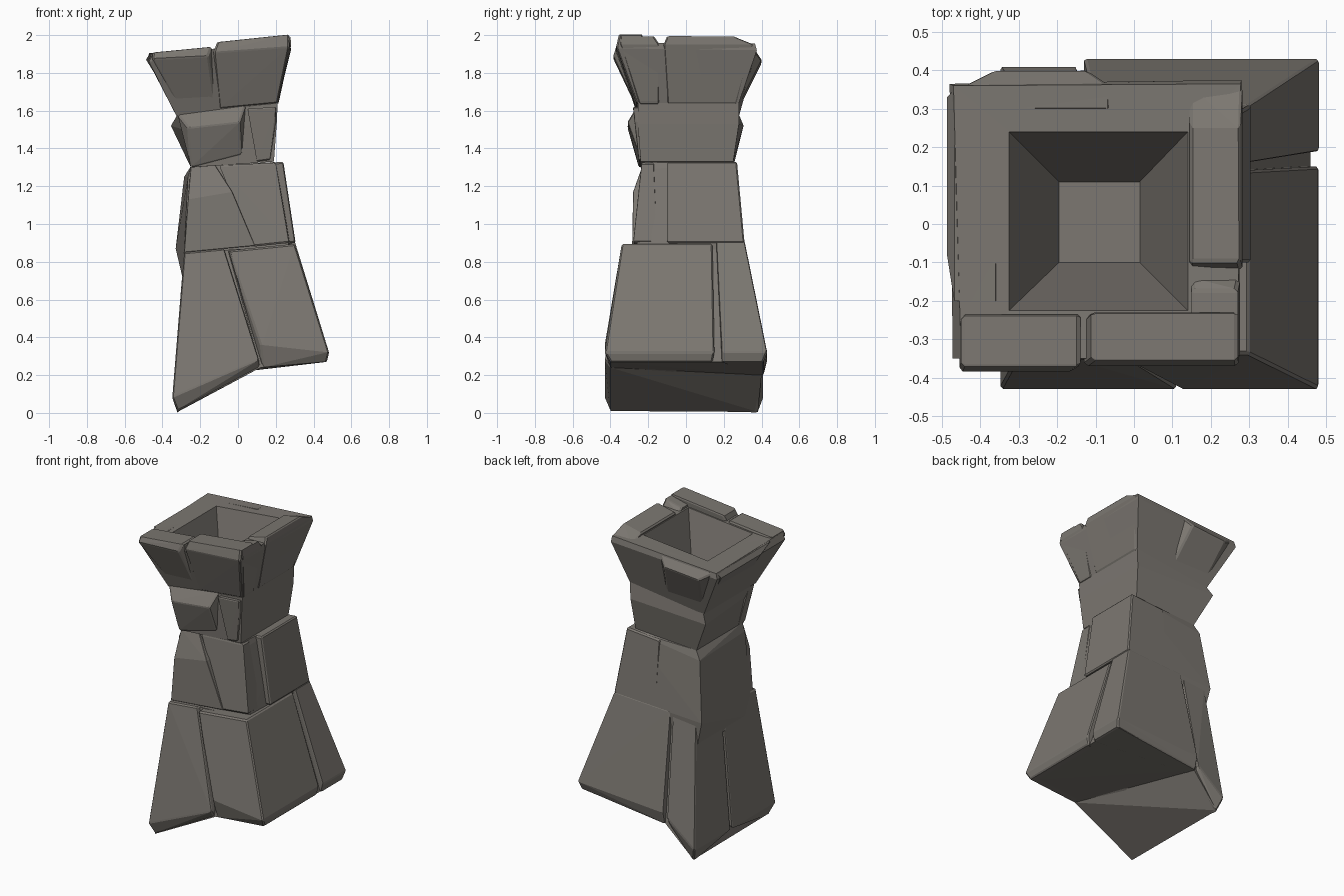
import bpy, bmesh

stone_mat = bpy.data.materials.new("stone")
stone_mat.diffuse_color = (0.20, 0.185, 0.165, 1)


def corners(ring):
    # ring = x0, x1, y0, y1, z at x0, z at x1 (or four explicit points)
    if len(ring) == 4:
        return ring
    x0, x1, y0, y1, zl, zr = ring
    return [(x0, y0, zl), (x1, y0, zr), (x1, y1, zr), (x0, y1, zl)]


def finish(name, bm):
    me = bpy.data.meshes.new(name)
    bm.to_mesh(me)
    bm.free()
    me.materials.append(stone_mat)
    ob = bpy.data.objects.new(name, me)
    bpy.context.collection.objects.link(ob)
    return ob


def stone(name, *rings, chamfer=0.008):
    # convex chipped block around a few tilted rectangles
    bm = bmesh.new()
    for r in rings:
        for c in corners(r):
            bm.verts.new(c)
    bmesh.ops.convex_hull(bm, input=bm.verts[:])
    loose = [v for v in bm.verts if not v.link_faces]
    bmesh.ops.delete(bm, geom=loose, context='VERTS')
    bmesh.ops.recalc_face_normals(bm, faces=bm.faces[:])
    ob = finish(name, bm)
    if chamfer:
        mod = ob.modifiers.new("chamfer", 'BEVEL')
        mod.width = chamfer
        mod.segments = 1
    return ob


def loft(name, rings, cap_start=False, cap_end=False):
    # skin of stacked tilted rectangles
    bm = bmesh.new()
    vs = [[bm.verts.new(c) for c in corners(r)] for r in rings]
    for a, b in zip(vs, vs[1:]):
        for i in range(4):
            j = (i + 1) % 4
            bm.faces.new((a[i], a[j], b[j], b[i]))
    if cap_start:
        bm.faces.new(vs[0][::-1])
    if cap_end:
        bm.faces.new(vs[-1])
    return finish(name, bm)


# Base: core in two halves, meeting at the diagonal fold of the broken underside
fold_front, fold_back = (.12, -.40, .24), (-.13, .40, .20)
stone("base_core_left",
      [(-.32, -.40, .01), fold_front, fold_back, (-.32, .38, .005)],
      (-.27, .05, -.29, .29, .85, .87), chamfer=0)
stone("base_core_right",
      [fold_front, (.46, -.40, .27), (.46, .41, .27), fold_back],
      (-.05, .28, -.30, .29, .86, .88), chamfer=0)

# Base: four corner stones separated by cracks
stone("base_front_left", (-.32, .11, -.40, -.36, .01, .24),
      (-.348, .11, -.43, .02, .08, .28), (-.285, -.075, -.315, .02, .85, .87))
stone("base_front_right", (.13, .47, -.40, .14, .24, .27),
      (.12, .482, -.43, .15, .36, .32), (-.05, .30, -.34, .14, .86, .895))
stone("base_back_right", (-.13, .47, .35, .41, .20, .27),
      (.40, .47, .19, .41, .27, .27),
      (-.13, .482, .19, .43, .28, .32), (-.10, .30, .16, .31, .89, .91))
stone("base_back_left", (-.32, -.15, .35, .38, .0, .18),
      (-.348, -.15, .04, .41, .08, .24), (-.285, -.12, .04, .305, .86, .88))

# Shaft: core with full left and back faces, plus facing stones
stone("shaft_core", (-.29, .27, -.26, .30, .70, .72),
      [(-.285, -.26, .85), (.27, -.26, .88), (.29, .31, .90), (-.33, .31, .87)],
      [(-.265, -.23, 1.25), (.20, -.22, 1.29), (.22, .268, 1.32), (-.285, .265, 1.25)],
      (-.25, .19, -.22, .25, 1.305, 1.328), chamfer=0)
stone("shaft_right", (0, .305, -.10, .31, .88, .90),
      (0, .24, -.10, .27, 1.31, 1.33))
stone("shaft_front_left", (-.285, .09, -.285, 0, .85, .885),
      (-.265, -.03, -.28, 0, 1.13, 1.17), (-.25, -.12, -.23, 0, 1.30, 1.31))
stone("shaft_front_right", (.08, .27, -.28, -.15, .88, .90),
      (-.10, .20, -.235, -.17, 1.31, 1.325))

# Collar: hollow ring bulging at one back corner, two chipped front stones
loft("collar", [(-.25, .19, -.24, .25, 1.30, 1.33),
                [(-.29, -.25, 1.50), (.205, -.255, 1.53),
                 (.205, .28, 1.53), (-.355, .305, 1.52)],
                (-.32, .21, -.255, .28, 1.58, 1.64)], cap_start=True)
stone("collar_front_left", (-.25, .02, -.25, -.18, 1.30, 1.37),
      (-.265, .01, -.31, -.20, 1.51, 1.54), (-.32, .04, -.255, -.20, 1.58, 1.63))
stone("collar_front_right", (.10, .17, -.25, -.18, 1.33, 1.34),
      (.13, .20, -.265, -.20, 1.53, 1.54), (.05, .20, -.28, -.20, 1.61, 1.62))

# Bowl: flared outside, flat rim, tapered square pit
loft("bowl", [(-.325, .21, -.255, .28, 1.57, 1.64),
              [(-.472, -.35, 1.86), (.272, -.36, 1.93),
               (.28, .375, 1.92), (-.48, .365, 1.87)],
              [(-.45, -.35, 1.90), (.27, -.35, 1.96),
               (.278, .365, 1.955), (-.47, .36, 1.905)],
              (-.325, .14, -.225, .24, 1.905, 1.95),
              (-.195, .015, -.10, .11, 1.45, 1.45)], cap_end=True)

# Stones on the bowl wall: front left, back left and left bulge
stone("bowl_front_left", (-.30, -.12, -.255, -.24, 1.60, 1.61),
      (-.455, -.16, -.385, -.26, 1.875, 1.89), (-.45, -.14, -.37, -.235, 1.908, 1.938))
stone("bowl_back_left", (-.31, -.06, .26, .275, 1.60, 1.62),
      (-.37, -.12, .33, .40, 1.85, 1.87), (-.45, -.06, .30, .36, 1.90, 1.93))
stone("bowl_left", (-.32, -.30, -.1, .25, 1.60, 1.60),
      (-.487, -.40, -.08, .33, 1.87, 1.88), (-.468, -.36, -.2, .35, 1.90, 1.905), chamfer=0)

# Raised stones on the rim
stone("rim_front", (-.10, .21, -.262, -.25, 1.61, 1.64),
      (-.13, .272, -.37, -.25, 1.91, 1.94), (-.11, .27, -.355, -.23, 1.963, 2.003))
stone("rim_corner", (.20, .215, -.25, -.14, 1.63, 1.64),
      (.15, .276, -.35, -.14, 1.94, 1.95), (.15, .27, -.35, -.17, 1.965, 1.995))
stone("rim_right", (.20, .215, -.10, .27, 1.63, 1.64),
      (.145, .282, -.12, .36, 1.93, 1.95), (.145, .277, -.10, .25, 1.965, 1.995))
